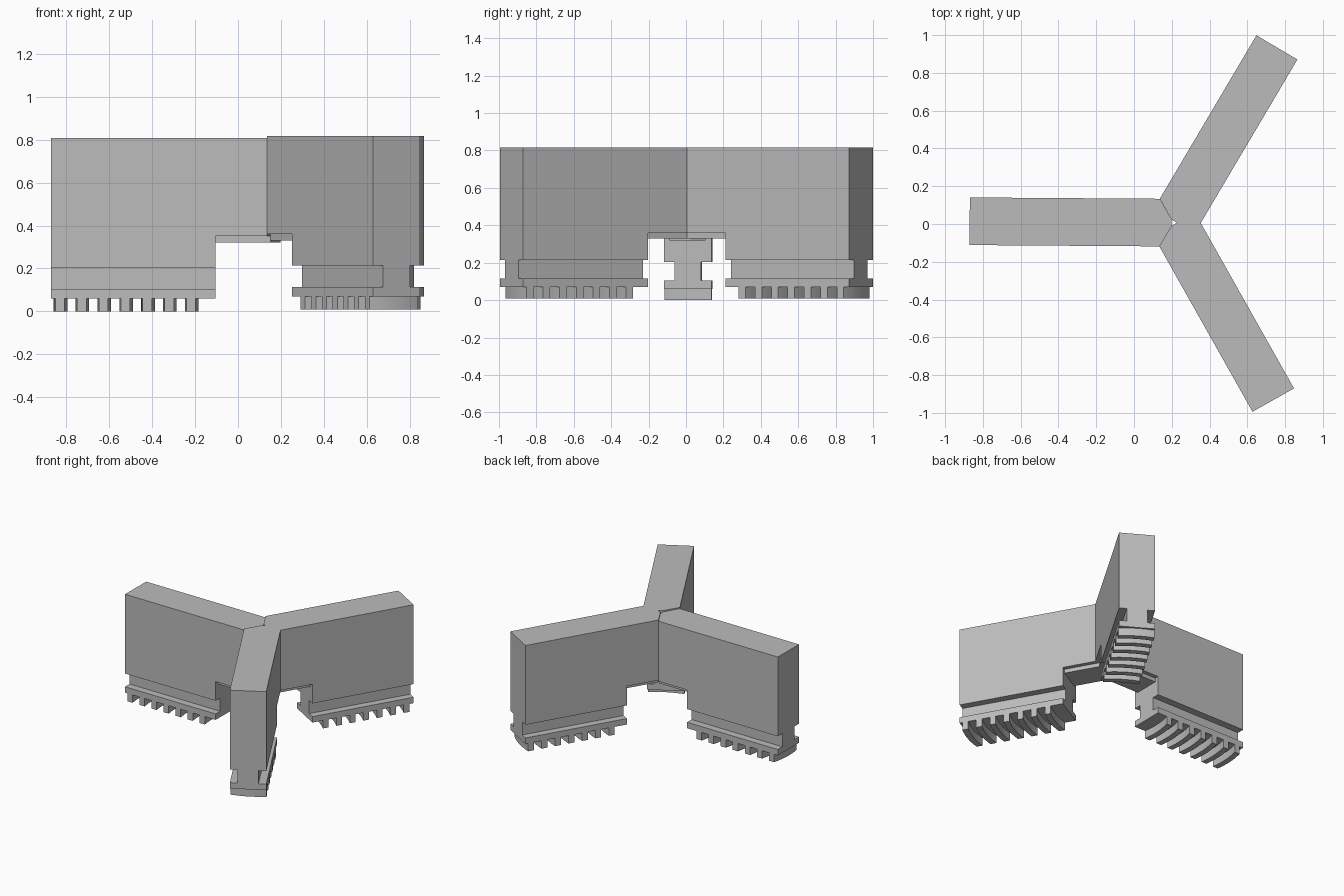
import bpy, bmesh
from math import radians, cos, sin
from mathutils import Matrix, Vector

cube = bpy.data.objects.get("Cube")
if cube:
    bpy.data.objects.remove(cube, do_unlink=True)

STEEL = (0.5, 0.5, 0.5, 1)
steel = bpy.data.materials.new("grey steel")
steel.use_nodes = True
steel.diffuse_color = STEEL
steel.node_tree.nodes["Principled BSDF"].inputs["Base Color"].default_value = STEEL

HALF = 0.126      # half the jaw width
LENGTH = 1.078    # centre to outer end
HEEL = 0.313      # inner end of the foot
TIP = 0.01        # blunt nose
TAPER = 0.577     # slope of the 120 degree nose


def prism(outline, z0, z1, bm=None):
    """Extrude a plan outline between two heights."""
    bm = bm or bmesh.new()
    face = bm.faces.new([bm.verts.new((x, y, z0)) for x, y in outline])
    up = bmesh.ops.extrude_face_region(bm, geom=[face])["geom"]
    verts = [v for v in up if isinstance(v, bmesh.types.BMVert)]
    bmesh.ops.translate(bm, verts=verts, vec=(0, 0, z1 - z0))
    bmesh.ops.recalc_face_normals(bm, faces=bm.faces)
    return bm


def rect(x0, x1, y0, y1):
    return [(x0, y0), (x1, y0), (x1, y1), (x0, y1)]


def nosed(half, end):
    """Plan outline with a pointed, slightly blunted nose."""
    blunt = TIP / TAPER
    return [(TIP, -blunt), (half * TAPER, -half), (end, -half),
            (end, half), (half * TAPER, half), (TIP, blunt)]


def make_mesh(bm, name):
    mesh = bpy.data.meshes.new(name)
    bm.to_mesh(mesh)
    bm.free()
    mesh.materials.append(steel)
    return mesh


def add(mesh, name):
    obj = bpy.data.objects.new(name, mesh)
    bpy.context.collection.objects.link(obj)
    return obj


# Jaw body: one block with the nose undercut and a slot down each side
body = add(make_mesh(prism(nosed(HALF, LENGTH), 0.06, 0.807), "jaw_body"), "body_blank")
cutters = []
for outline, z0, z1 in (
        (rect(-0.2, HEEL, -0.3, 0.3), -0.1, 0.35),
        (rect(0.1, 1.3, 0.072, 0.3), 0.105, 0.205),
        (rect(0.1, 1.3, -0.3, -0.072), 0.105, 0.205)):
    cutter = add(make_mesh(prism(outline, z0, z1), "cutter"), "cutter")
    cutter.hide_render = True
    mod = body.modifiers.new("cut", 'BOOLEAN')
    mod.operation = 'DIFFERENCE'
    mod.solver = 'EXACT'
    mod.object = cutter
    cutters.append(cutter)
bpy.context.view_layer.update()
evaluated = body.evaluated_get(bpy.context.evaluated_depsgraph_get())
body_mesh = bpy.data.meshes.new_from_object(evaluated)
body_mesh.name = "jaw_body"
for helper in cutters + [body]:
    bpy.data.objects.remove(helper, do_unlink=True)

# Raised step under the nose
step_mesh = make_mesh(prism(nosed(0.096, HEEL), 0.32, 0.35), "nose_step")

# Curved scroll teeth under the foot
teeth = bmesh.new()
ROWS = [HALF * (i / 6 - 1) for i in range(13)]


def arc(x):
    return [(x + 0.045 * y - y * y / 1.2, y) for y in ROWS]


for i in range(7):
    outer = 1.065 - 0.1017 * i
    prism(arc(outer) + arc(outer - 0.043)[::-1], 0, 0.06, teeth)
teeth_mesh = make_mesh(teeth, "scroll_teeth")

# Three jaws around the shared centre
for label, angle, lift in (("right", 179.6, 0), ("back_left", 59.4, 0.0095),
                           ("front_left", -60.6, 0.0095)):
    place = Matrix.Translation((0.208, 0.007, lift)) @ Matrix.Rotation(radians(angle), 4, 'Z')
    for mesh in (body_mesh, step_mesh, teeth_mesh):
        add(mesh, f"{label}_{mesh.name}").matrix_world = place
